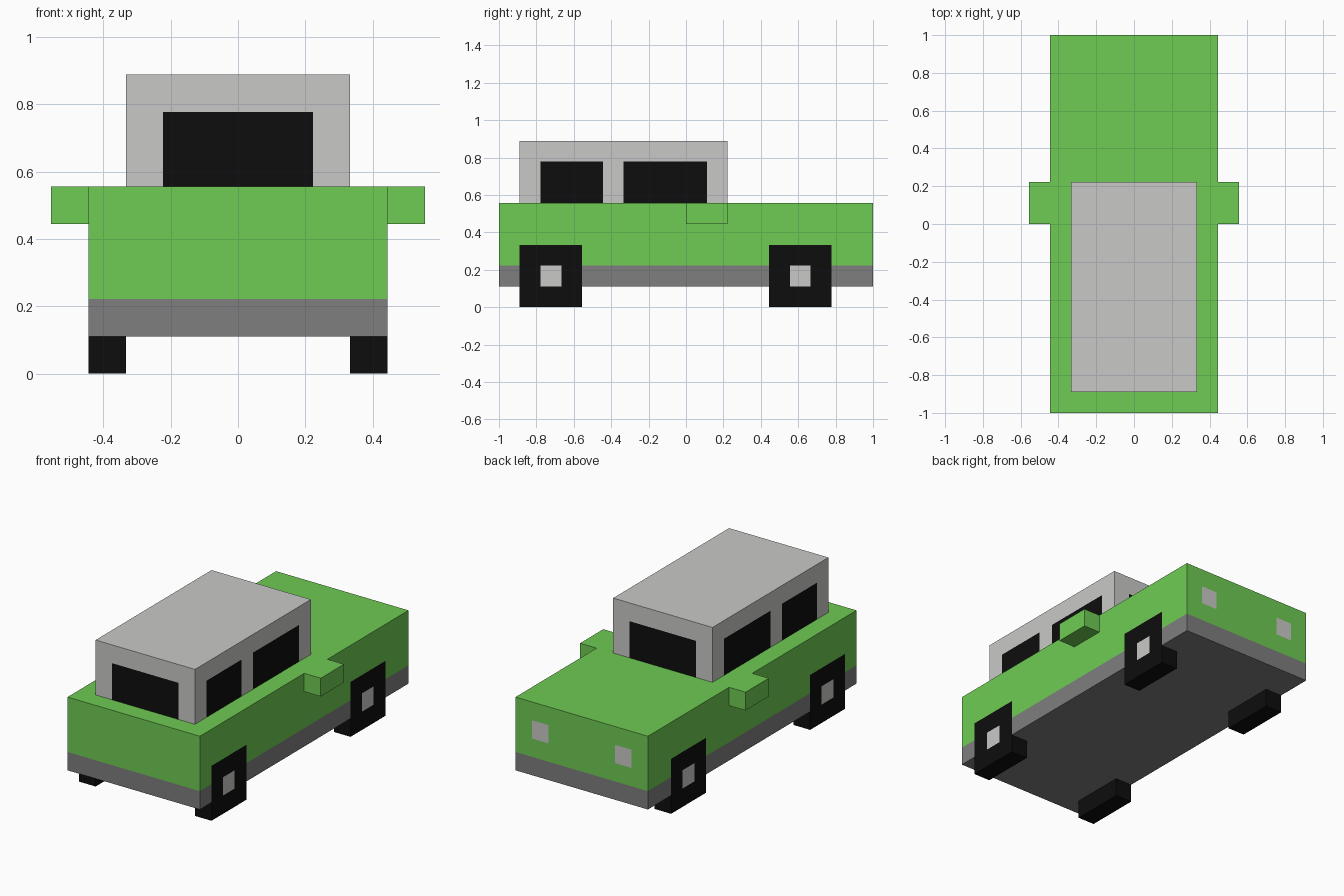
import bpy, bmesh
from mathutils import Vector

if "Cube" in bpy.data.objects:
    bpy.data.objects.remove(bpy.data.objects["Cube"])

U = 1 / 9  # the whole model sits on a grid of ninths


def material(name, srgb):
    m = bpy.data.materials.new(name)
    lin = [((c / 255 + 0.055) / 1.055) ** 2.4 if c > 10 else c / 255 / 12.92 for c in srgb]
    m.diffuse_color = (*lin, 1)
    m.use_nodes = True
    m.node_tree.nodes["Principled BSDF"].inputs["Base Color"].default_value = m.diffuse_color
    return m


GREEN = material("green paint", (110, 203, 83))
LIGHT = material("light grey", (201, 201, 199))
DARK = material("dark grey trim", (126, 126, 126))
BLACK = material("black", (13, 13, 13))


def box(name, lo, hi, mats, cuts=((), (), ()), rule=None):
    """Box in grid units, cut along the given planes, faces coloured by rule(centre, normal)."""
    bm = bmesh.new()
    bmesh.ops.create_cube(bm, size=1)
    lo, hi = Vector(lo), Vector(hi)
    for v in bm.verts:
        v.co = (lo + hi) / 2 + v.co * (hi - lo)
    for axis in range(3):
        normal = Vector([float(i == axis) for i in range(3)])
        for at in cuts[axis]:
            bmesh.ops.bisect_plane(bm, geom=bm.verts[:] + bm.edges[:] + bm.faces[:],
                                   plane_co=normal * at, plane_no=normal)
    bm.normal_update()
    if rule:
        for f in bm.faces:
            f.material_index = rule(f.calc_center_median(), f.normal)
    bmesh.ops.scale(bm, vec=(U, U, U), verts=bm.verts)
    mesh = bpy.data.meshes.new(name)
    bm.to_mesh(mesh)
    bm.free()
    for m in mats:
        mesh.materials.append(m)
    ob = bpy.data.objects.new(name, mesh)
    bpy.context.collection.objects.link(ob)
    return ob


WHEELS = {"front": -6.5, "rear": 5.5}  # wheel centres along y


# Body: green shell, grey sill, wheel faces on the sides, lamps on the +y end
def body_colour(c, n):
    if abs(n.x) > 0.5:
        d = min(abs(c.y - y) for y in WHEELS.values())
        if d < 0.5 and c.z < 2:
            return 1
        if d < 1.5 and c.z < 3:
            return 3
    if n.y > 0.5 and 2 < abs(c.x) < 3 and 3 < c.z < 4:
        return 1
    return 2 if c.z < 2 else 0


wheel_cuts = [y + d for y in WHEELS.values() for d in (-1.5, -0.5, 0.5, 1.5)]
box("body", (-4, -9, 1), (4, 9, 5), [GREEN, LIGHT, DARK, BLACK],
    ((-3, -2, 2, 3), wheel_cuts, (2, 3, 4)), body_colour)


# Cabin: windows on all four sides, rising from the sill line
def cabin_colour(c, n):
    if c.z > 7 or abs(n.z) > 0.5:
        return 0
    if abs(n.y) > 0.5:
        return int(abs(c.x) < 2)
    return int(-7 < c.y < -4 or -3 < c.y < 1)


box("cabin", (-3, -8, 5), (3, 2, 8), [LIGHT, BLACK],
    ((-2, 2), (-7, -4, -3, 1), (7,)), cabin_colour)

# Side mirrors and the lower parts of the wheels
for side, s in (("left", -1), ("right", 1)):
    x0, x1 = sorted((4 * s, 5 * s))
    box(side + "_mirror", (x0, 0, 4), (x1, 2, 5), [GREEN])
    x0, x1 = sorted((3 * s, 4 * s))
    for end, y in WHEELS.items():
        box(f"{end}_{side}_wheel", (x0, y - 1.5, 0), (x1, y + 1.5, 1), [BLACK])
